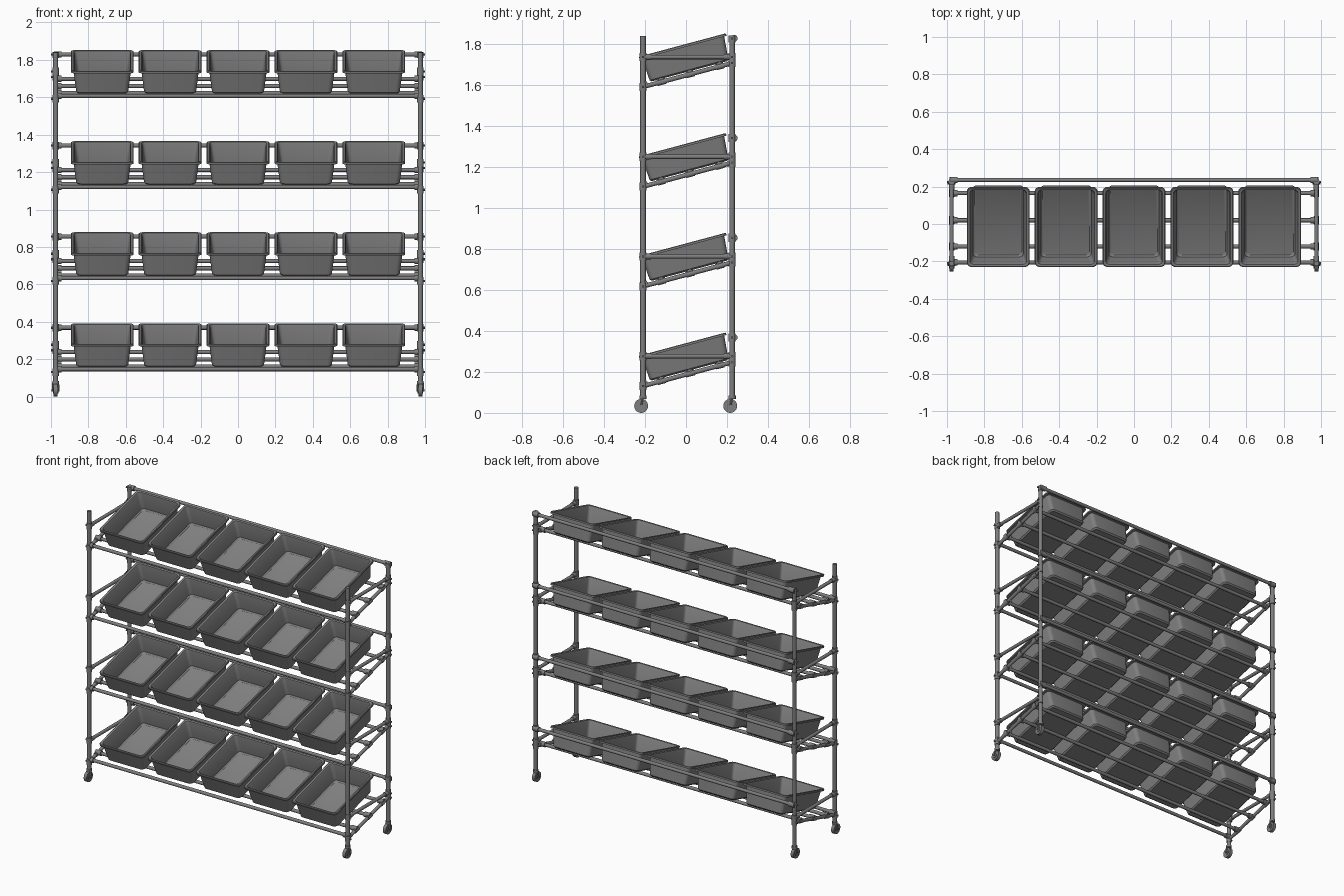
import bpy, bmesh, math
from mathutils import Vector

cube = bpy.data.objects.get("Cube")
if cube:
    bpy.data.objects.remove(cube, do_unlink=True)


def material(name, rgb):
    m = bpy.data.materials.new(name)
    m.use_nodes = True
    m.diffuse_color = (*rgb, 1)
    m.node_tree.nodes["Principled BSDF"].inputs["Base Color"].default_value = (*rgb, 1)
    return m


GREY = material("mid grey", (0.21, 0.21, 0.21))
TIERS = 4
PITCH = 0.487
POST_X, FRONT_Y, BACK_Y = 0.975, -0.21, 0.225
TILT = math.radians(15)
TUBE, POST, SLEEVE = 0.011, 0.0135, 0.017


def finish(name, bm):
    bmesh.ops.recalc_face_normals(bm, faces=bm.faces[:])
    mesh = bpy.data.meshes.new(name)
    bm.to_mesh(mesh)
    bm.free()
    mesh.materials.append(GREY)
    ob = bpy.data.objects.new(name, mesh)
    bpy.context.collection.objects.link(ob)
    bpy.ops.object.select_all(action='DESELECT')
    ob.select_set(True)
    bpy.context.view_layer.objects.active = ob
    bpy.ops.object.shade_smooth_by_angle(angle=math.radians(35))
    return ob


def rod(bm, a, b, r, sides=16):
    """Capped cylinder between two points."""
    a, b = Vector(a), Vector(b)
    d = b - a
    mat = d.to_track_quat('Z', 'Y').to_matrix().to_4x4()
    mat.translation = (a + b) / 2
    bmesh.ops.create_cone(bm, cap_ends=True, segments=sides, radius1=r, radius2=r,
                          depth=d.length, matrix=mat)


def rail_z(y):
    """Height of the sloped side rail on the lowest tier."""
    return 0.131 + math.tan(TILT) * (y - FRONT_Y)


def rounded_loop(bm, hx, hy, r, z, steps=4):
    verts = []
    for q, (sx, sy) in enumerate([(1, 1), (-1, 1), (-1, -1), (1, -1)]):
        for i in range(steps + 1):
            a = math.pi / 2 * (q + i / steps)
            verts.append(bm.verts.new((sx * (hx - r) + r * math.cos(a),
                                       sy * (hy - r) + r * math.sin(a), z)))
    return verts


# Upright posts
for sx, side in ((-1, "right"), (1, "left")):
    for y, end in ((FRONT_Y, "front"), (BACK_Y, "back")):
        x = sx * POST_X
        bm = bmesh.new()
        rod(bm, (x, y, 0.07), (x, y, 1.84), POST)
        finish(f"{end}_{side}_post", bm)

        # Swivel caster with wheel, hub, fork and axle
        wy = y - 0.009
        bm = bmesh.new()
        rod(bm, (x - 0.011, wy, 0.034), (x + 0.011, wy, 0.034), 0.034, 28)
        rod(bm, (x - 0.014, wy, 0.034), (x + 0.014, wy, 0.034), 0.018, 20)
        rod(bm, (x - 0.021, wy, 0.034), (x + 0.021, wy, 0.034), 0.006, 8)
        rod(bm, (x, y, 0.068), (x, y, 0.084), 0.018)
        for s in (-1, 1):
            rod(bm, (x + s * 0.016, wy, 0.03), (x + s * 0.014, y, 0.074), 0.005, 8)
        finish(f"{end}_{side}_caster", bm)

# Bin profile: half width, half length, corner radius, height below rim
BIN_PROFILE = [
    (0.130, 0.190, 0.02, -0.130), (0.139, 0.199, 0.025, -0.122),
    (0.153, 0.208, 0.025, -0.010), (0.162, 0.214, 0.025, -0.009),
    (0.168, 0.220, 0.025, -0.010), (0.168, 0.220, 0.025, 0.0),
    (0.164, 0.216, 0.022, 0.003), (0.152, 0.206, 0.02, 0.0),
    (0.148, 0.203, 0.02, -0.008), (0.135, 0.195, 0.02, -0.116),
    (0.126, 0.186, 0.018, -0.124),
]
bm = bmesh.new()
loops = [rounded_loop(bm, *row) for row in BIN_PROFILE]
for lo, hi in zip(loops, loops[1:]):
    n = len(lo)
    for i in range(n):
        j = (i + 1) % n
        bm.faces.new((lo[i], lo[j], hi[j], hi[i]))
bm.faces.new(loops[0])
bm.faces.new(loops[-1])
first_bin = finish("bin", bm)

for t in range(TIERS):
    z0 = t * PITCH

    # Bins, tilted towards the front
    for i in range(5):
        ob = first_bin if t == i == 0 else first_bin.copy()
        if ob is not first_bin:
            bpy.context.collection.objects.link(ob)
        ob.name = f"bin_tier{t + 1}_{i + 1}"
        ob.location = ((i - 2) * 0.363, -0.017, 0.333 + z0)
        ob.rotation_euler = (TILT, 0, 0)

    # Cross rails under the bins, plus the upper back rail
    bm = bmesh.new()
    rails = [(y, rail_z(y) + 0.006 + z0) for y in (-0.12, 0.02, 0.165)]
    rails += [(-0.205, 0.146 + z0), (0.235, 0.368 + z0)]
    for y, z in rails:
        rod(bm, (-POST_X, y, z), (POST_X, y, z), TUBE)
        for s in (-1, 1):
            rod(bm, (s * 0.985, y, z), (s * 0.943, y, z), SLEEVE)
    finish(f"cross_rails_tier{t + 1}", bm)

    # End frames: level rail, sloped rail and their clamps
    for sx, side in ((-1, "right"), (1, "left")):
        x = sx * POST_X
        bm = bmesh.new()
        zl = 0.277 + z0
        rod(bm, (x, FRONT_Y, zl), (x, BACK_Y, zl), TUBE)
        rod(bm, (x, FRONT_Y, rail_z(FRONT_Y) + z0),
            (x, BACK_Y, rail_z(BACK_Y) + z0), TUBE)
        for y in (-0.12, 0.02, 0.165):
            rod(bm, (x, y - 0.02, rail_z(y - 0.02) + z0),
                (x, y + 0.02, rail_z(y + 0.02) + z0), 0.0145)
        for y, d in ((FRONT_Y, 1), (BACK_Y, -1)):
            heights = [zl, rail_z(y) + z0]
            if d < 0:
                heights.append(0.368 + z0)
            for z in heights:
                top = min(z + 0.02, 1.842)
                rod(bm, (x, y, z - 0.02), (x, y, top), SLEEVE)
                rod(bm, (x, y, z), (sx, y, z), 0.006, 8)
            rod(bm, (x, y, zl), (x, y + d * 0.04, zl), 0.0145)
        finish(f"{side}_end_frame_tier{t + 1}", bm)
